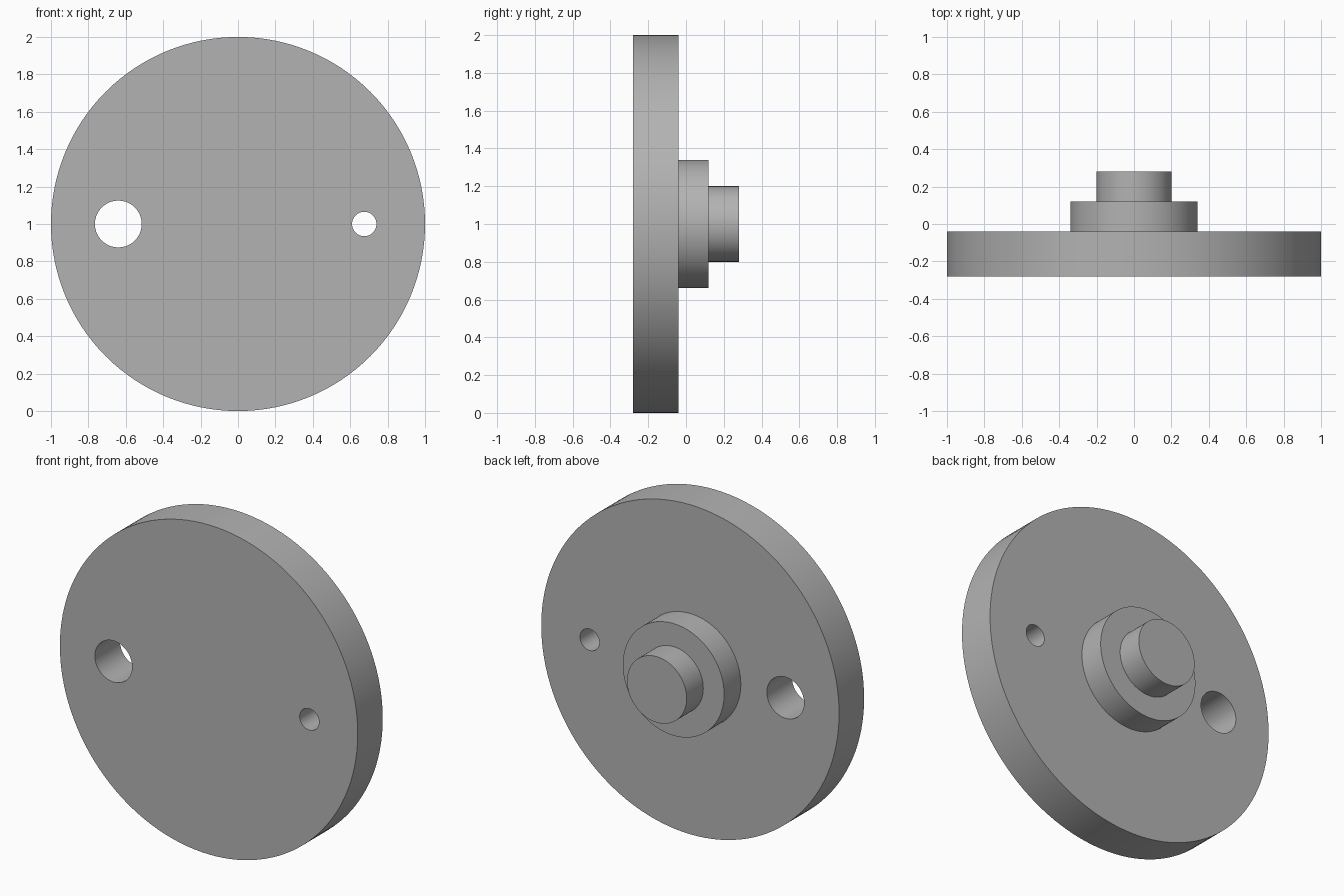
import bpy, bmesh, math

if "Cube" in bpy.data.objects:
    bpy.data.objects.remove(bpy.data.objects["Cube"])

SEG = 128
grey = bpy.data.materials.new("plain grey")
grey.diffuse_color = (0.45, 0.45, 0.45, 1)
grey.use_nodes = True
grey.node_tree.nodes["Principled BSDF"].inputs["Base Color"].default_value = grey.diffuse_color


def turned(name, profile, x=0.0):
    """Solid of revolution about a y-parallel axis at height 1, from (radius, y) steps."""
    bm = bmesh.new()
    rings = []
    for r, y in profile:
        rings.append([bm.verts.new((x + r * math.cos(2 * math.pi * i / SEG), y,
                                    1 + r * math.sin(2 * math.pi * i / SEG)))
                      for i in range(SEG)])
    for a, b in zip(rings, rings[1:]):
        for i in range(SEG):
            j = (i + 1) % SEG
            bm.faces.new((a[i], a[j], b[j], b[i]))
    bm.faces.new(rings[0])
    bm.faces.new(rings[-1])
    bmesh.ops.recalc_face_normals(bm, faces=bm.faces)
    mesh = bpy.data.meshes.new(name)
    bm.to_mesh(mesh)
    bm.free()
    mesh.materials.append(grey)
    ob = bpy.data.objects.new(name, mesh)
    bpy.context.collection.objects.link(ob)
    return ob


# Disc with a stepped boss and pin on the back
flange = turned("stepped_disc", [(1.0, -0.28), (1.0, -0.04), (0.34, -0.04),
                                 (0.34, 0.12), (0.2, 0.12), (0.2, 0.28)])
bpy.context.view_layer.objects.active = flange

# Large and small through holes
for name, x, r in (("large_hole", -0.64, 0.125), ("small_hole", 0.675, 0.065)):
    cutter = turned(name + "_cutter", [(r, -0.4), (r, 0.1)], x)
    cutter.hide_render = True
    mod = flange.modifiers.new(name, 'BOOLEAN')
    mod.operation = 'DIFFERENCE'
    mod.solver = 'EXACT'
    mod.object = cutter
    bpy.ops.object.modifier_apply(modifier=name)
    bpy.data.objects.remove(cutter)

# Smooth round walls, crisp rims
flange.select_set(True)
bpy.ops.object.shade_smooth_by_angle(angle=math.radians(30))
